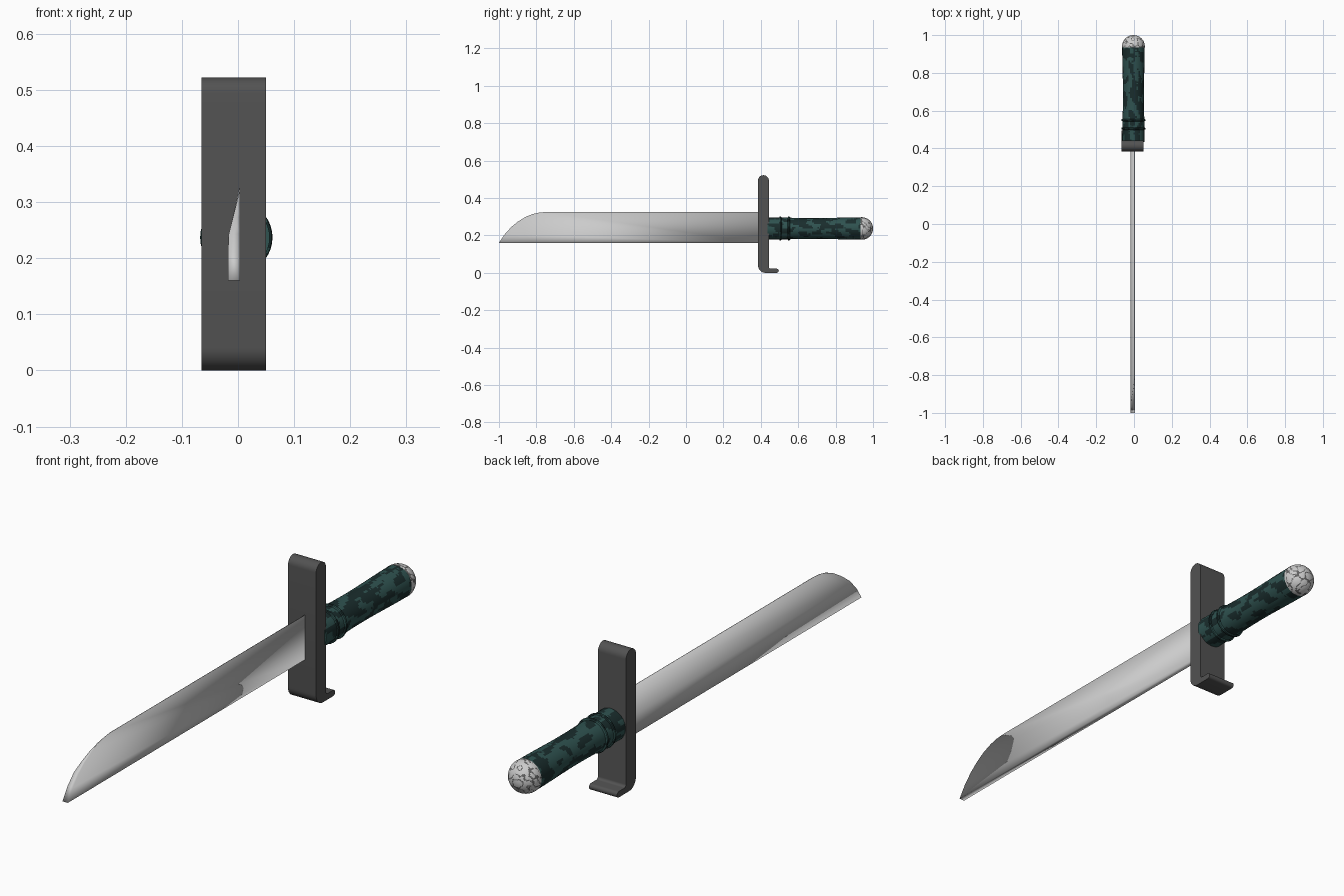
import bpy, bmesh, math, random
from mathutils import Vector, noise

if "Cube" in bpy.data.objects:
    bpy.data.objects.remove(bpy.data.objects["Cube"])

random.seed(4)

def material(name, rgb):
    m = bpy.data.materials.new(name)
    m.diffuse_color = (*rgb, 1)
    m.use_nodes = True
    m.node_tree.nodes["Principled BSDF"].inputs["Base Color"].default_value = m.diffuse_color
    return m

def finish(bm, name, mats=(), angle=None):
    bmesh.ops.recalc_face_normals(bm, faces=bm.faces)
    me = bpy.data.meshes.new(name)
    bm.to_mesh(me)
    bm.free()
    for m in mats:
        me.materials.append(m)
    ob = bpy.data.objects.new(name, me)
    bpy.context.collection.objects.link(ob)
    bpy.context.view_layer.objects.active = ob
    ob.select_set(True)
    if angle is None:
        bpy.ops.object.shade_smooth()
    else:
        bpy.ops.object.shade_smooth_by_angle(angle=math.radians(angle))
    ob.select_set(False)
    return ob

def arc(cy, cz, r, a0, a1, n):
    return [(cy + r * math.cos(math.radians(a0 + (a1 - a0) * i / n)),
             cz + r * math.sin(math.radians(a0 + (a1 - a0) * i / n))) for i in range(n + 1)]

teal = material("teal", (0.028, 0.085, 0.08))
dark_teal = material("dark_teal", (0.01, 0.026, 0.026))
iron = material("iron", (0.085, 0.085, 0.085))
pale = material("pale_stone", (0.55, 0.55, 0.55))
vein = material("stone_vein", (0.12, 0.12, 0.12))

# Blade: flat right side, thick back below, ground edge above and at the tip
edge = [(-1, 0.16), (-0.97, 0.205), (-0.935, 0.244), (-0.9, 0.273), (-0.86, 0.298),
        (-0.82, 0.314), (-0.785, 0.322), (-0.75, 0.325)]
bm = bmesh.new()
right = [bm.verts.new((0.004, y, z)) for y, z in edge + [(0.4, 0.325)]]
left = [bm.verts.new((max(-0.018, 0.004 - (0.325 - z) * 0.25), y, z)) for y, z in edge + [(0.4, 0.325)]]
left[-1].co.x = left[-2].co.x = 0.002
ridge = [bm.verts.new((-0.018, y, 0.235)) for y in (-0.925, 0.4)]
ra, la = bm.verts.new((0.004, 0.4, 0.16)), bm.verts.new((-0.018, 0.4, 0.16))
for i in range(len(right) - 1):
    bm.faces.new((right[i], right[i + 1], ra))
    bm.faces.new((right[i], left[i], left[i + 1], right[i + 1]))
for i in range(len(left) - 2):
    bm.faces.new((ridge[0], left[i], left[i + 1]))
bm.faces.new((ridge[0], left[-2], left[-1], ridge[1]))
bm.faces.new((left[0], ridge[0], ridge[1], la))
bm.faces.new((left[0], la, ra, right[0]))
bm.faces.new((la, ridge[1], left[-1], right[-1], ra))
finish(bm, "blade")

# Guard: side profile with a round top and a small hooked foot
profile = (arc(0.414, 0.493, 0.029, 0, 180, 14)
           + arc(0.425, 0.04, 0.04, 180, 270, 10)
           + arc(0.485, 0.011, 0.011, -90, 90, 8)
           + arc(0.453, 0.032, 0.01, 270, 180, 5))
bm = bmesh.new()
f = bm.faces.new([bm.verts.new((-0.065, y, z)) for y, z in profile])
out = bmesh.ops.extrude_face_region(bm, geom=[f])
bmesh.ops.translate(bm, vec=(0.115, 0, 0),
                    verts=[g for g in out["geom"] if isinstance(g, bmesh.types.BMVert)])
finish(bm, "guard", [iron], 35)

# Turned parts run along y about the handle axis
AX, AZ = -0.003, 0.237

def turned(name, rings, mats, pick, sides=40, angle=40):
    bm = bmesh.new()
    loops = [[bm.verts.new((AX + r * math.cos(2 * math.pi * k / sides), y,
                            AZ + r * math.sin(2 * math.pi * k / sides)))
              for k in range(sides)] for y, r in rings]
    for a, b in zip(loops, loops[1:]):
        for k in range(sides):
            f = bm.faces.new((a[k], a[(k + 1) % sides], b[(k + 1) % sides], b[k]))
            f.material_index = pick(f.calc_center_median())
    bm.faces.new(loops[0])
    bm.faces.new(loops[-1])
    return finish(bm, name, mats, angle)

def patches(c):
    return int(noise.noise(Vector((c.x * 38, c.y * 17, c.z * 38))) + random.uniform(-.08, .08) > 0)

def veins(c):
    return int(abs(noise.noise(c * 45)) < 0.1)

# Grip, slightly waisted, with two raised bands
grip = []
for i in range(81):
    t = i / 80
    grip.append((0.435 + 0.5 * t, 0.0575 + 0.002 * math.cos(2 * math.pi * t)))
turned("grip", grip, [teal, dark_teal], patches)
for i, y in enumerate((0.505, 0.55)):
    turned(f"grip_band_{i + 1}", [(y - 0.007, 0.057), (y - 0.004, 0.063), (y, 0.0645),
                                  (y + 0.004, 0.063), (y + 0.007, 0.057)], [teal, dark_teal], patches)

# Domed pommel
dome = [(0.94 + 0.06 * math.sin(math.radians(a)), 0.06 * math.cos(math.radians(a)) + 0.0002)
        for a in range(-6, 91, 3)]
turned("pommel", dome, [pale, vein], veins, 64)
